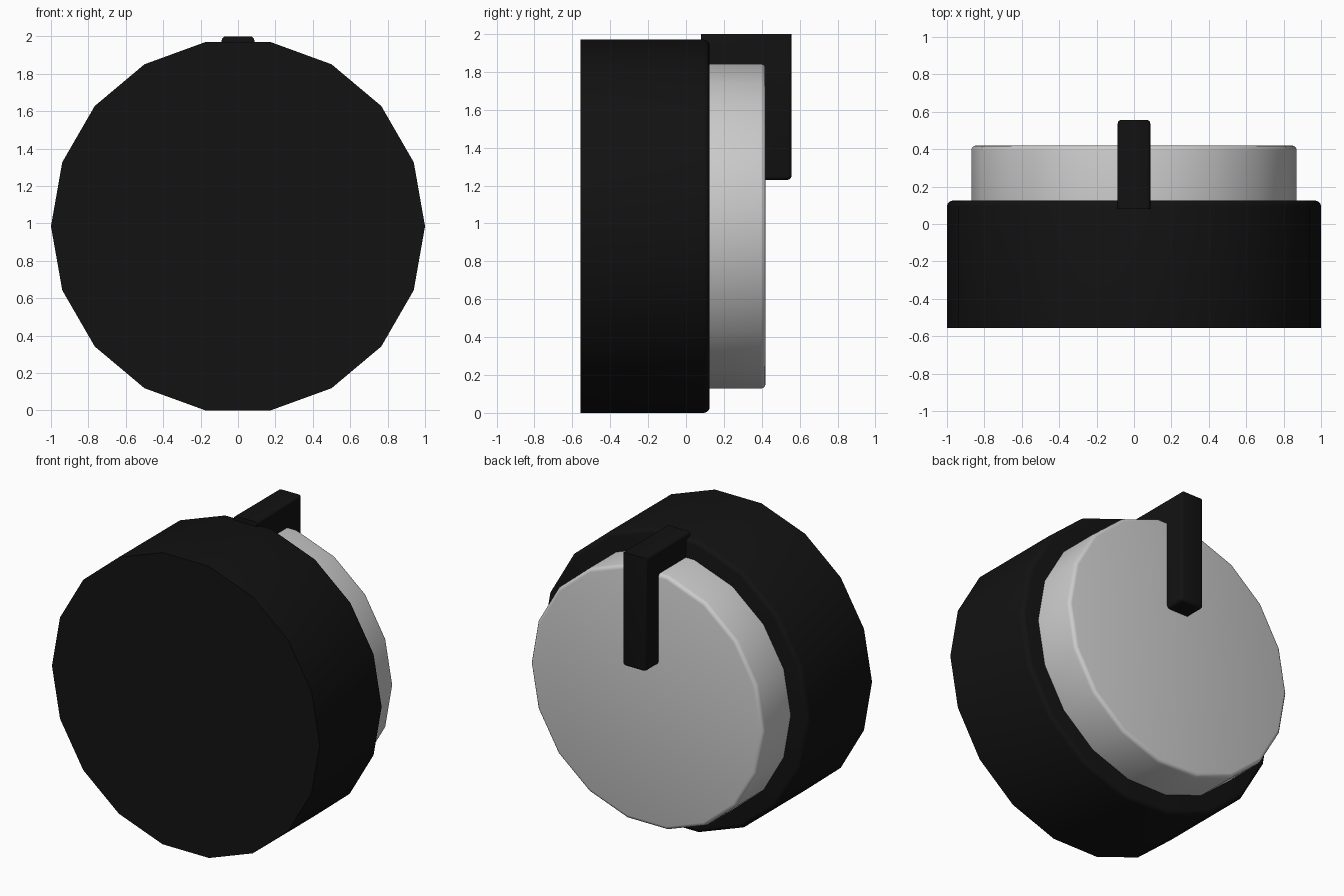
import bpy, bmesh, math

if "Cube" in bpy.data.objects:
    bpy.data.objects.remove(bpy.data.objects["Cube"])

CENTRE_Z = 0.985
black = bpy.data.materials.new("black")
black.diffuse_color = (0.006, 0.006, 0.006, 1)
black.use_nodes = True
black.node_tree.nodes["Principled BSDF"].inputs["Base Color"].default_value = black.diffuse_color


def finish(bm, name, material=None):
    bmesh.ops.recalc_face_normals(bm, faces=bm.faces)
    mesh = bpy.data.meshes.new(name)
    bm.to_mesh(mesh)
    bm.free()
    obj = bpy.data.objects.new(name, mesh)
    bpy.context.collection.objects.link(obj)
    if material:
        mesh.materials.append(material)
    bpy.ops.object.select_all(action='DESELECT')
    obj.select_set(True)
    bpy.context.view_layer.objects.active = obj
    bpy.ops.object.shade_smooth_by_angle(angle=math.radians(35))
    return obj


def bevel(bm, edges, width):
    bmesh.ops.bevel(bm, geom=edges, offset=width, offset_type='OFFSET',
                    segments=3, profile=0.5, affect='EDGES')


def drum(name, radius, y0, y1, width, material=None):
    """18-sided drum along y with a rounded rear rim."""
    bm = bmesh.new()
    ring = [bm.verts.new((radius * math.cos(math.radians(20 * i)), y0,
                          CENTRE_Z + radius * math.sin(math.radians(20 * i))))
            for i in range(18)]
    front = bm.faces.new(ring)
    top = bmesh.ops.extrude_face_region(bm, geom=[front], use_keep_orig=True)
    verts = [g for g in top["geom"] if isinstance(g, bmesh.types.BMVert)]
    bmesh.ops.translate(bm, verts=verts, vec=(0, y1 - y0, 0))
    bmesh.ops.recalc_face_normals(bm, faces=bm.faces)
    rim = [e for e in bm.edges if all(abs(v.co.y - y1) < 1e-4 for v in e.verts)]
    bevel(bm, rim, width)
    return finish(bm, name, material)


# Large dark housing and the smaller grey cap behind it
drum("housing", 1.0, -0.557, 0.125, 0.03, black)
drum("rear_cap", 0.87, 0.10, 0.42, 0.025)

# L-shaped clip hooking over the cap
profile = [(0.08, 2.0), (0.557, 2.0), (0.557, 1.23),
           (0.41, 1.23), (0.41, 1.84), (0.08, 1.84)]
bm = bmesh.new()
side = bm.faces.new([bm.verts.new((-0.087, y, z)) for y, z in profile])
ext = bmesh.ops.extrude_face_region(bm, geom=[side], use_keep_orig=True)
bmesh.ops.translate(bm, vec=(0.174, 0, 0),
                    verts=[g for g in ext["geom"] if isinstance(g, bmesh.types.BMVert)])
bmesh.ops.recalc_face_normals(bm, faces=bm.faces)


def outer(e):
    a, b = (v.co for v in e.verts)
    along = abs(a.x - b.x) < 1e-4
    same_z = abs(a.z - b.z) < 1e-4
    if not along:
        return a.z < 1.24 and a.y > 0.55
    return (same_z and (a.z > 1.99 or a.z < 1.24)) or (not same_z and a.y > 0.55)


bevel(bm, [e for e in bm.edges if outer(e)], 0.02)
finish(bm, "clip", black)
